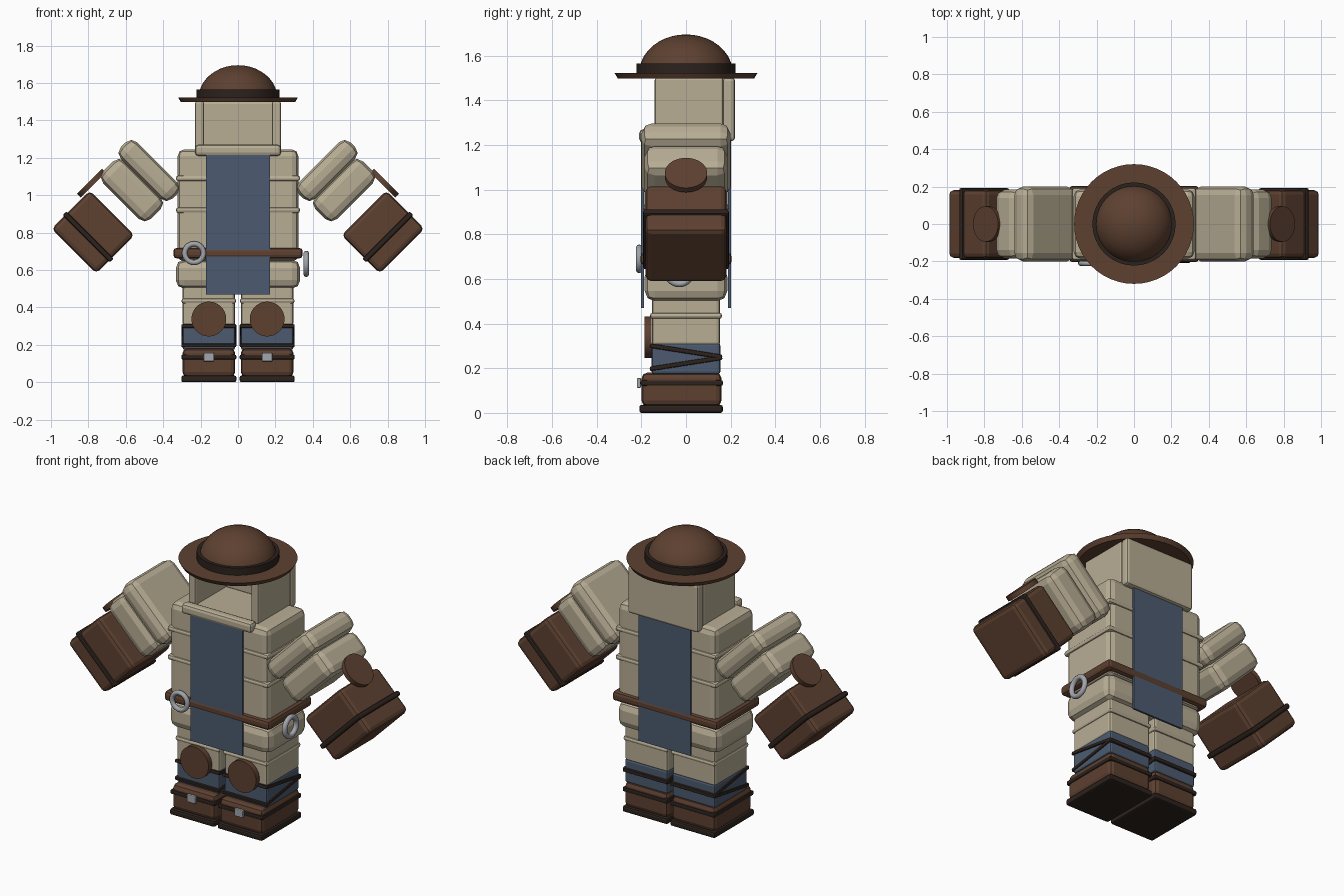
import bpy, bmesh, math
from mathutils import Matrix, Euler

if "Cube" in bpy.data.objects:
    bpy.data.objects.remove(bpy.data.objects["Cube"])


def material(name, rgb):
    m = bpy.data.materials.new(name)
    m.diffuse_color = (*rgb, 1)
    m.use_nodes = True
    m.node_tree.nodes["Principled BSDF"].inputs["Base Color"].default_value = m.diffuse_color
    return m


CANVAS = material("canvas", (0.48, 0.42, 0.30))
LEATHER = material("leather", (0.11, 0.052, 0.030))
DARK = material("dark_leather", (0.025, 0.016, 0.012))
CLOTH = material("blue_cloth", (0.072, 0.105, 0.16))
METAL = material("metal", (0.36, 0.38, 0.41))


def finish(bm, name, mat, loc, rot, smooth=False):
    me = bpy.data.meshes.new(name)
    bm.to_mesh(me)
    bm.free()
    ob = bpy.data.objects.new(name, me)
    bpy.context.collection.objects.link(ob)
    ob.location, ob.rotation_euler = loc, rot
    me.materials.append(mat)
    if smooth:
        bpy.context.view_layer.objects.active = ob
        ob.select_set(True)
        bpy.ops.object.shade_smooth_by_angle(angle=math.radians(35))
        ob.select_set(False)
    return ob


def box(name, mat, loc, size, bevel=0.01, rot=(0, 0, 0), seg=2):
    bm = bmesh.new()
    bmesh.ops.create_cube(bm, size=1)
    bmesh.ops.scale(bm, vec=size, verts=bm.verts)
    if bevel:
        bmesh.ops.bevel(bm, geom=bm.edges[:], offset=bevel, segments=seg,
                        profile=0.5, affect='EDGES', clamp_overlap=True)
    return finish(bm, name, mat, loc, rot)


def disc(name, mat, loc, r1, r2, depth, rot=(0, 0, 0), sides=40):
    bm = bmesh.new()
    bmesh.ops.create_cone(bm, cap_ends=True, segments=sides, radius1=r1, radius2=r2, depth=depth)
    return finish(bm, name, mat, loc, rot, True)


def ring(name, mat, loc, major, minor, rot):
    bpy.ops.mesh.primitive_torus_add(location=loc, rotation=rot, major_radius=major,
                                     minor_radius=minor, major_segments=28, minor_segments=10)
    ob = bpy.context.object
    ob.name = name
    ob.data.materials.append(mat)
    bpy.ops.object.shade_smooth_by_angle(angle=math.radians(60))
    ob.select_set(False)


# Hat: brim, band and half-ellipsoid crown
disc("hat_brim", LEATHER, (0, 0, 1.51), 0.305, 0.32, 0.025, sides=48)
disc("hat_band", DARK, (0, 0, 1.543), 0.222, 0.222, 0.045, sides=48)
bm = bmesh.new()
bmesh.ops.create_uvsphere(bm, u_segments=40, v_segments=20, radius=1)
bmesh.ops.bisect_plane(bm, geom=bm.verts[:] + bm.edges[:] + bm.faces[:],
                       plane_co=(0, 0, 0), plane_no=(0, 0, 1), clear_inner=True)
bmesh.ops.scale(bm, vec=(0.21, 0.21, 0.175), verts=bm.verts)
finish(bm, "hat_crown", LEATHER, (0, 0, 1.52), (0, 0, 0), True)

# Open-fronted hood collar
box("collar_back", CANVAS, (0, 0.192, 1.36), (0.46, 0.055, 0.285), 0.015)
box("collar_front_lip", CANVAS, (0, -0.18, 1.24), (0.46, 0.06, 0.06), 0.018)
for s in (-1, 1):
    box("collar_side", CANVAS, (s * 0.206, 0.014, 1.37), (0.048, 0.308, 0.265), 0.012)

# Torso, quilt seams, hips and belt
box("torso", CANVAS, (0, 0, 0.945), (0.645, 0.37, 0.6), 0.035)
for z in (1.09, 0.92):
    box("torso_seam", CANVAS, (0, 0, z), (0.662, 0.386, 0.03), 0.012)
box("hips", CANVAS, (0, 0, 0.578), (0.665, 0.37, 0.155), 0.045)
box("belt", LEATHER, (0, 0, 0.69), (0.692, 0.408, 0.056), 0.018)

# Front and back tabards
for y, label in ((-0.195, "front"), (0.195, "back")):
    box(label + "_tabard", CLOTH, (0, y, 0.845), (0.34, 0.012, 0.75), 0)

# Belt rings
ring("front_belt_ring", METAL, (-0.235, -0.21, 0.69), 0.05, 0.014, (math.pi / 2, 0, 0))
ring("side_belt_ring", METAL, (0.365, -0.03, 0.633), 0.055, 0.015, (0, math.pi / 2, 0))

# Arms hang outwards at 45 degrees; local x runs down the arm
for s in (-1, 1):
    r = (0, s * math.pi / 4, 0)
    box("shoulder_puff", CANVAS, (s * 0.476, 0, 1.132), (0.125, 0.40, 0.39), 0.045, r)
    box("upper_sleeve", CANVAS, (s * 0.567, 0, 1.027), (0.165, 0.37, 0.36), 0.045, r)
    disc("elbow_pad", LEATHER, (s * 0.784, 0, 1.065), 0.095, 0.095, 0.028, r)
    box("gauntlet", LEATHER, (s * 0.775, 0, 0.803), (0.29, 0.365, 0.338), 0.025, r)
    box("gauntlet_band", DARK, (s * 0.801, 0, 0.777), (0.03, 0.385, 0.358), 0.01, r)

# Legs with wraps, knee pads and boots
for s in (-1, 1):
    x = s * 0.156
    box("trouser_leg", CANVAS, (x, 0, 0.41), (0.28, 0.305, 0.22), 0.015)
    box("trouser_seam", CANVAS, (x, 0, 0.435), (0.292, 0.322, 0.028), 0.012)
    box("shin_wrap", CLOTH, (x, 0, 0.243), (0.28, 0.308, 0.14), 0.012)
    for z, a in ((0.276, -0.155), (0.222, 0.155)):
        box("shin_strap", DARK, (x, 0, z), (0.294, 0.328, 0.02), 0.006, (a, 0, 0))
    disc("knee_pad", LEATHER, (x, -0.17, 0.338), 0.093, 0.093, 0.032, (math.pi / 2, 0, 0))
    box("boot", LEATHER, (x, -0.02, 0.105), (0.282, 0.358, 0.15), 0.025)
    box("boot_sole", DARK, (x, -0.022, 0.018), (0.294, 0.374, 0.036), 0.01)
    box("boot_strap", DARK, (x, -0.02, 0.134), (0.294, 0.37, 0.026), 0.008)
    box("boot_buckle", METAL, (x, -0.211, 0.134), (0.056, 0.018, 0.045), 0.005)
